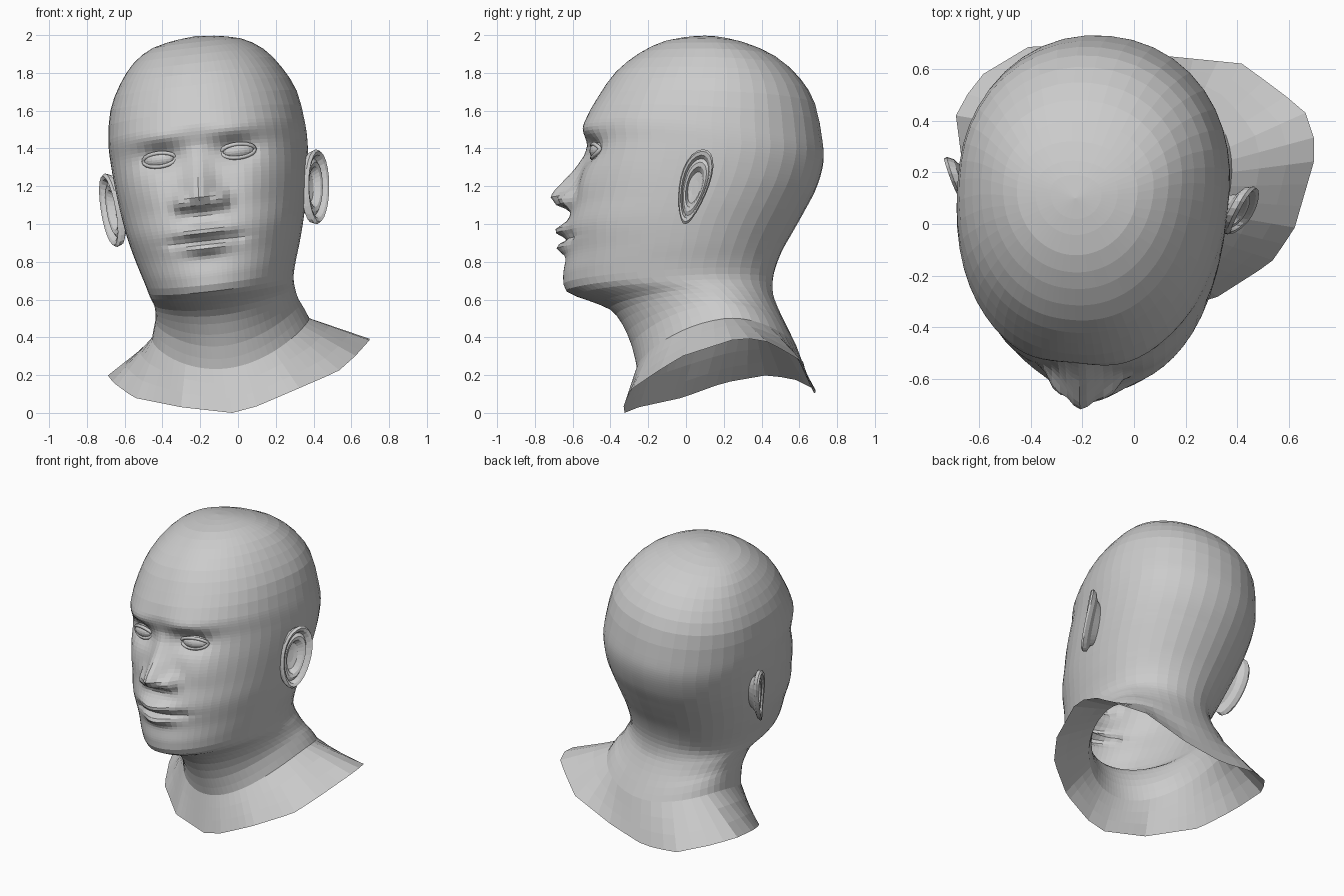
import bpy, bmesh
from math import sin, cos, pi, exp, atan2, radians
from mathutils import Matrix, Vector

if "Cube" in bpy.data.objects:
    bpy.data.objects.remove(bpy.data.objects["Cube"])

# Pose of the head: slight roll and turn about the point between the ears
POSE = (Matrix.Translation((-0.125, 0.13, 1.13)) @ Matrix.Rotation(radians(-5.5), 4, 'Z')
        @ Matrix.Rotation(radians(-6.5), 4, 'Y') @ Matrix.Translation((0, -0.13, -1.13)))

# Cross-sections, crown to neck: front y, front z, back y, back z, half width, squareness
RINGS = [
    (0.01, 1.992, 0.18, 1.99, 0.10, 2), (-0.13, 1.965, 0.31, 1.96, 0.235, 2),
    (-0.26, 1.90, 0.47, 1.89, 0.345, 2.1), (-0.38, 1.80, 0.60, 1.775, 0.43, 2.2),
    (-0.47, 1.67, 0.68, 1.64, 0.495, 2.2), (-0.54, 1.53, 0.72, 1.45, 0.52, 2.3),
    (-0.53, 1.40, 0.725, 1.33, 0.52, 2.4), (-0.555, 1.25, 0.69, 1.20, 0.507, 2.5),
    (-0.59, 1.10, 0.63, 1.08, 0.488, 2.4), (-0.63, 0.97, 0.57, 0.97, 0.465, 2.3),
    (-0.632, 0.83, 0.515, 0.87, 0.435, 2.15), (-0.648, 0.72, 0.48, 0.78, 0.405, 2.05),
    (-0.63, 0.64, 0.465, 0.71, 0.385, 2), (-0.52, 0.595, 0.465, 0.65, 0.378, 2),
    (-0.40, 0.545, 0.475, 0.60, 0.375, 2), (-0.335, 0.47, 0.51, 0.52, 0.378, 2),
    (-0.28, 0.35, 0.55, 0.44, 0.39, 2), (-0.25, 0.23, 0.59, 0.36, 0.42, 2.1)]

# Open lower edge over the shoulders, going round from the front
COLLAR = [(-0.03, -0.325, 0), (0.10, -0.33, 0.035), (0.31, -0.29, 0.125), (0.53, -0.15, 0.22),
          (0.62, -0.02, 0.30), (0.71, 0.29, 0.40), (0.66, 0.44, 0.375), (0.42, 0.62, 0.27),
          (0.12, 0.65, 0.16), (-0.15, 0.68, 0.10), (-0.40, 0.69, 0.12), (-0.60, 0.57, 0.18),
          (-0.69, 0.43, 0.20), (-0.66, 0.20, 0.16), (-0.55, -0.02, 0.08), (-0.30, -0.25, 0.03)]

NOSE = [(1.05, 0), (1.075, 0.03), (1.10, 0.10), (1.145, 0.145), (1.18, 0.13),
        (1.28, 0.055), (1.36, 0.015), (1.42, 0)]


def lerp_table(table, v):
    if v <= table[0][0] or v >= table[-1][0]:
        return 0
    for (a, p), (b, q) in zip(table, table[1:]):
        if v <= b:
            return p + (q - p) * (v - a) / (b - a)


def catmull(a, b, c, d, t):
    return [0.5 * (2*q + (r-p)*t + (2*p-5*q+4*r-s)*t*t + (3*q-p-3*r+s)*t**3)
            for p, q, r, s in zip(a, b, c, d)]


def bump(x, z, cx, cz, sx, sz):
    return exp(-((x - cx) / sx) ** 2 - ((z - cz) / sz) ** 2)


def face_relief(x, z):
    """Forward push of the facial features at a point of the face."""
    x = abs(x)
    w = 0.045 + 0.04 * min(1, max(0, (1.4 - z) / 0.26))
    f = lerp_table(NOSE, z) * exp(-(x / w) ** 2)
    f += 0.06 * bump(x, z, 0.105, 1.12, 0.04, 0.045)          # nostril wings
    f -= 0.060 * bump(x, z, 0.20, 1.37, 0.11, 0.065)          # eye sockets
    f += 0.018 * bump(x, z, 0.20, 1.48, 0.13, 0.045)          # brows
    f += 0.015 * bump(x, z, 0.27, 1.18, 0.10, 0.10)           # cheeks
    f += 0.065 * bump(x, z, 0, 0.962, 0.12, 0.036)            # lips
    f += 0.055 * bump(x, z, 0, 0.872, 0.105, 0.034)
    f -= 0.030 * bump(x, z, 0, 0.915, 0.15, 0.016)            # mouth line
    f -= 0.015 * bump(x, z, 0.17, 0.915, 0.03, 0.035)         # mouth corners
    return f


def ring_points(ring, angles):
    yf, zf, yb, zb, hw, n = ring
    yc = (yf + yb) / 2 + 0.06 * min(1, hw / 0.4)
    lift = 0.14 * min(1, max(0, (0.62 - zf) / 0.3))
    pts = []
    for t in angles:
        s, c = sin(t), cos(t)
        m = n if c > 0 else 2.1
        r = (abs(s) ** m + abs(c) ** m) ** (-1 / m)
        x = hw * r * s
        y = yc - r * c * ((yc - yf) if c > 0 else (yb - yc))
        z = zf + (zb - zf) * (y - yf) / (yb - yf) + lift * s * s
        if c > 0 and 0.7 < z < 1.7:
            y -= face_relief(x, z)
        pts.append(POSE @ Vector((x, y, z)))
    return pts


def collar_point(t):
    def ang(p):
        return atan2(p[0] + 0.03, 0.2 - p[1]) % (2 * pi)
    t %= 2 * pi
    loop = COLLAR + [COLLAR[0]]
    for p, q in zip(loop, loop[1:]):
        a, b = ang(p), ang(q) or 2 * pi
        if a <= t <= b:
            return Vector(p).lerp(Vector(q), (t - a) / (b - a))
    return Vector(COLLAR[0])


def loft(name, rows, cap_first=None, cap_last=None):
    bm = bmesh.new()
    loops = [[bm.verts.new(p) for p in row] for row in rows]
    n = len(loops[0])
    for a, b in zip(loops, loops[1:]):
        for i in range(n):
            bm.faces.new((a[i], b[i], b[(i + 1) % n], a[(i + 1) % n]))
    for loop, tip in ((loops[0], cap_first), (loops[-1], cap_last)):
        if tip:
            v = bm.verts.new(tip)
            for i in range(n):
                bm.faces.new((v, loop[i], loop[(i + 1) % n]))
    bmesh.ops.recalc_face_normals(bm, faces=bm.faces)
    me = bpy.data.meshes.new(name)
    bm.to_mesh(me)
    bm.free()
    ob = bpy.data.objects.new(name, me)
    bpy.context.collection.objects.link(ob)
    return ob


# Head, neck and shoulders as one open skin, finer over the face
H = 28
half = [pi * (0.45 * i / H + 0.55 * (i / H) ** 2) for i in range(H + 1)]
angles = half + [-a for a in half[-2:0:-1]]
rows = []
for i in range(len(RINGS) - 1):
    quad = [RINGS[min(max(i + k, 0), len(RINGS) - 1)] for k in (-1, 0, 1, 2)]
    steps = 7 if 5 <= i <= 10 else 2
    for k in range(steps):
        rows.append(ring_points(catmull(*quad, k / steps), angles))
base = ring_points(RINGS[-1], angles)
edge = [collar_point(t) for t in angles]
for k in range(4):
    rows.append([p.lerp(q, k / 3) for p, q in zip(base, edge)])
loft("head_and_neck", rows, cap_first=POSE @ Vector((0, 0.09, 2.0)))

# Ears: nested outlines forming back, rim, inner fold and hollow
EAR = [(0.55, -0.10), (0.72, -0.045), (0.95, -0.025), (1.0, 0.0), (0.94, 0.014), (0.84, 0.008),
       (0.76, -0.016), (0.66, -0.004), (0.54, -0.008), (0.42, -0.04), (0.2, -0.045)]
for side, label in ((1, "right"), (-1, "left")):
    def ear_point(scale, off, t):
        u, v = cos(t) * scale, sin(t) * scale
        y = 0.095 + 0.085 * u * (1 + 0.28 * v) + 0.045 * v
        return POSE @ Vector((side * (0.50 + 0.05 * (u + 1) + 0.015 * v + off), y, 1.135 + 0.198 * v))
    ring_t = [2 * pi * i / 24 for i in range(24)]
    loft(label + "_ear", [[ear_point(s, o, t) for t in ring_t] for s, o in EAR],
         cap_last=ear_point(0, -0.045, 0))

    # Eyeball
    bpy.ops.mesh.primitive_uv_sphere_add(segments=20, ring_count=12, radius=1)
    eye = bpy.context.object
    eye.name = label + "_eyeball"
    eye.matrix_world = (POSE @ Matrix.Translation((side * 0.21, -0.445, 1.365))
                        @ Matrix.Rotation(side * radians(14), 4, 'Z')
                        @ Matrix.Diagonal((0.088, 0.05, 0.045, 1)))

    # Eyelids: an almond-shaped rim
    cu = bpy.data.curves.new(label + "_eyelids", 'CURVE')
    cu.dimensions = '3D'
    cu.bevel_depth = 0.011
    cu.bevel_resolution = 1
    sp = cu.splines.new('POLY')
    sp.points.add(19)
    sp.use_cyclic_u = True
    for i, p in enumerate(sp.points):
        t = 2 * pi * i / 20
        dx, dz = 0.088 * cos(t), 0.036 * sin(t)
        y = -0.452 - 0.028 * abs(sin(t)) + 0.25 * dx
        p.co = (*(POSE @ Vector((side * (0.21 + dx), y, 1.365 + dz))), 1)
    bpy.context.collection.objects.link(bpy.data.objects.new(label + "_eyelids", cu))
